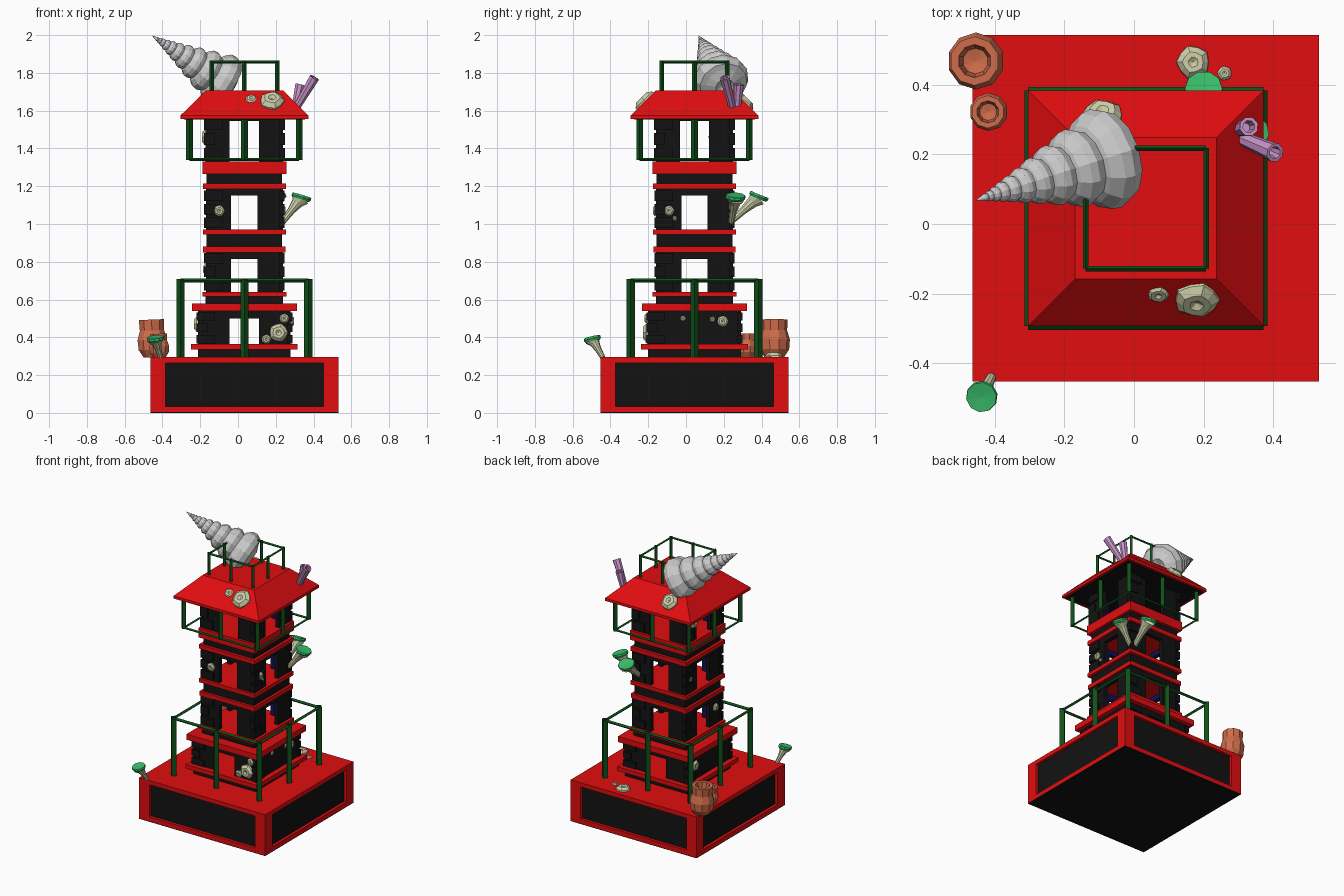
import bpy, bmesh, math
from mathutils import Vector, Matrix

if "Cube" in bpy.data.objects:
    bpy.data.objects.remove(bpy.data.objects["Cube"])

CX, CY = 0.034, 0.045  # tower axis


def material(name, r, g, b):
    m = bpy.data.materials.new(name)
    m.diffuse_color = (r, g, b, 1)
    m.use_nodes = True
    m.node_tree.nodes["Principled BSDF"].inputs["Base Color"].default_value = m.diffuse_color
    return m


RED = material("red", 0.75, 0.004, 0.005)
BLACK = material("black", 0.006, 0.006, 0.006)
BLUE = material("deep_blue", 0.005, 0.005, 0.1)
GREEN = material("dark_green", 0.005, 0.08, 0.01)
LIME = material("bright_green", 0.04, 0.5, 0.14)
CREAM = material("cream", 0.62, 0.62, 0.4)
CLAY = material("clay", 0.62, 0.15, 0.07)
PINK = material("pink", 0.6, 0.3, 0.6)


def finish(name, bm, *mats):
    me = bpy.data.meshes.new(name)
    bm.to_mesh(me)
    bm.free()
    for m in mats:
        if m:
            me.materials.append(m)
    ob = bpy.data.objects.new(name, me)
    bpy.context.collection.objects.link(ob)
    return ob


def add_box(bm, x0, x1, y0, y1, z0, z1):
    mat = Matrix.Translation(((x0 + x1) / 2, (y0 + y1) / 2, (z0 + z1) / 2)) @ Matrix.Diagonal((x1 - x0, y1 - y0, z1 - z0, 1))
    return bmesh.ops.create_cube(bm, size=1, matrix=mat)["verts"]


def slab(name, half, z0, z1, mat):
    bm = bmesh.new()
    add_box(bm, CX - half, CX + half, CY - half, CY + half, z0, z1)
    return finish(name, bm, mat)


def add_lathe(bm, profile, base, direction, n, index=0, wobble=0):
    """Turn (radius, height) points around an axis; radius 0 closes the end."""
    rot = Vector(direction).normalized().to_track_quat('Z', 'Y')
    rings = []
    for r, h in profile:
        ring = []
        for i in range(1 if r == 0 else n):
            a = 2 * math.pi * i / n
            k = 1 + wobble * (-1) ** i
            ring.append(bm.verts.new(Vector(base) + rot @ Vector((r * k * math.cos(a), r * k * math.sin(a), h))))
        rings.append(ring)
    for a, b in zip(rings, rings[1:]):
        for i in range(n):
            j = (i + 1) % n
            if len(a) == 1:
                f = bm.faces.new((a[0], b[j], b[i]))
            elif len(b) == 1:
                f = bm.faces.new((a[i], a[j], b[0]))
            else:
                f = bm.faces.new((a[i], a[j], b[j], b[i]))
            f.material_index = index


def lathe(name, profile, base, direction, n, mat=None, wobble=0):
    bm = bmesh.new()
    add_lathe(bm, profile, base, direction, n, 0, wobble)
    return finish(name, bm, mat)


# Plinth: framed box with recessed dark panels
slab("plinth_bottom", 0.498, 0, 0.004, BLACK)
slab("plinth_panels", 0.478, 0.004, 0.28, BLACK)
slab("plinth_lower_frame", 0.498, 0.004, 0.035, RED)
slab("plinth_top", 0.498, 0.265, 0.295, RED)
bm = bmesh.new()
for sx in (-1, 1):
    for sy in (-1, 1):
        xs = sorted((CX + sx * 0.418, CX + sx * 0.498))
        ys = sorted((CY + sy * 0.418, CY + sy * 0.498))
        add_box(bm, *xs, *ys, 0.035, 0.265)
finish("plinth_corners", bm, RED)


# Tower storeys: thin walls with openings, blue on the inside
def storey(name, h, z0, z1, w, top, sides):
    bm = bmesh.new()
    t = 0.03
    for k in range(4):
        new = []
        if k in sides:
            new += add_box(bm, -h, -w, -h, -h + t, z0, z1)
            new += add_box(bm, w, h, -h, -h + t, z0, z1)
            new += add_box(bm, -w, w, -h, -h + t, top, z1)
        else:
            new += add_box(bm, -h, h, -h, -h + t, z0, z1)
        # corner stones stand slightly proud of the wall
        rows = 3
        dz = (z1 - z0) / rows
        for i in range(rows):
            e = 0.01
            new += add_box(bm, -h - e, -h + (0.05 if i % 2 else 0.09), -h - e, -h + 0.02,
                           z0 + dz * i + 0.008, z0 + dz * (i + 1) - 0.008)
        bmesh.ops.rotate(bm, verts=new, cent=(0, 0, 0), matrix=Matrix.Rotation(k * math.pi / 2, 3, 'Z'))
    bm.normal_update()
    for f in bm.faces:
        c = f.calc_center_median()
        if abs(f.normal.z) < 0.5 and f.normal.dot(Vector((c.x, c.y, 0))) < -0.02 and max(abs(c.x), abs(c.y)) < h - 0.025:
            f.material_index = 1
    bmesh.ops.translate(bm, verts=bm.verts, vec=(CX, CY, 0))
    finish(name, bm, BLACK, BLUE)


storey("ground_storey", 0.245, 0.36, 0.54, 0.078, 0.50, (0, 2))
storey("second_storey", 0.203, 0.64, 0.855, 0.07, 0.815, (0, 1, 2, 3))
storey("third_storey", 0.203, 0.97, 1.185, 0.07, 1.152, (0, 1, 2, 3))
storey("top_storey", 0.205, 1.33, 1.57, 0.078, 1.545, (0, 1, 2, 3))

# Floor bands between the storeys
for i, (half, z0, z1, m) in enumerate([
        (0.245, 0.295, 0.335, BLACK), (0.282, 0.335, 0.365, RED), (0.278, 0.54, 0.58, RED),
        (0.205, 0.58, 0.615, BLACK), (0.222, 0.615, 0.64, RED), (0.218, 0.85, 0.88, RED),
        (0.2, 0.88, 0.945, BLACK), (0.22, 0.945, 0.972, RED), (0.22, 1.185, 1.215, RED),
        (0.2, 1.215, 1.265, BLACK), (0.222, 1.265, 1.332, RED)]):
    slab(f"floor_band_{i + 1}", half, z0, z1, m)

# Hipped roof with thick eaves
slab("roof_ceiling", 0.32, 1.552, 1.558, BLACK)
slab("roof_eaves", 0.338, 1.556, 1.575, RED)
s = math.sqrt(2)
roof = lathe("roof", [(0, 1.575), (0.338 * s, 1.575), (0.203 * s, 1.708), (0, 1.708)], (0, 0, 0), (0, 0, 1), 4, RED)
roof.data.transform(Matrix.Translation((CX, CY, 0)) @ Matrix.Rotation(math.pi / 4, 4, 'Z'))


# Railings: hollow four-sided posts at corners and mid sides, plus rails
def railing(name, half, z0, z1, rail_z, r, rail_r):
    bm = bmesh.new()
    for ix in (-1, 0, 1):
        for iy in (-1, 0, 1):
            if ix or iy:
                add_lathe(bm, [(r, 0), (r, z1 - z0)], (CX + ix * half, CY + iy * half, z0), (0, 0, 1), 4)
    for sg in (-1, 1):
        add_lathe(bm, [(rail_r, 0), (rail_r, 2 * half)], (CX - half, CY + sg * half, rail_z), (1, 0, 0), 4)
        add_lathe(bm, [(rail_r, 0), (rail_r, 2 * half)], (CX + sg * half, CY - half, rail_z), (0, 1, 0), 4)
    finish(name, bm, GREEN)


railing("plinth_railing", 0.338, 0.295, 0.71, 0.7, 0.022, 0.011)
railing("balcony_railing", 0.29, 1.338, 1.56, 1.342, 0.018, 0.008)
railing("roof_railing", 0.173, 1.705, 1.865, 1.858, 0.012, 0.008)

# Spiral shell leaning on the roof
base, tip = Vector((-0.03, 0.205, 1.725)), Vector((-0.457, 0.067, 1.998))
length = (tip - base).length
profile = [(0, 0.03), (0.05, 0), (0.1, 0.02)]
t, step = 0.07, 0.2
for i in range(10):
    r = 0.16 * (1 - t) ** 1.05
    profile += [(r * 0.88, length * (t - step * 0.1)), (r, length * (t + step * 0.25)),
                (r * 0.97, length * (t + step * 0.55)), (r * 0.78, length * (t + step * 0.85))]
    t += step
    step *= 0.795
profile.append((0, length))
lathe("spiral_shell", profile, base, tip - base, 12)

# Barnacles: (x, y, z, radius, wall normal)
F, R, L, U = (0, -1, 0), (1, 0, 0), (-1, 0, 0), (0, 0, 1)
FRONT, RIGHT, LEFT = CY - 0.203, CX + 0.203, CX - 0.203
for i, (x, y, z, r, nrm) in enumerate([
        (0.215, CY - 0.245, 0.425, 0.05, F), (0.15, CY - 0.245, 0.39, 0.025, F), (0.245, CY - 0.25, 0.5, 0.026, F),
        (-0.1, FRONT, 1.07, 0.03, F), (RIGHT, -0.09, 1.07, 0.028, R), (RIGHT, -0.06, 1.03, 0.013, R),
        (CX + 0.245, 0.195, 0.485, 0.03, R), (CX + 0.245, 0.14, 0.495, 0.015, R), (CX + 0.245, -0.015, 0.5, 0.015, R),
        (LEFT, -0.09, 0.76, 0.028, L), (LEFT, 0.2, 1.07, 0.022, L), (LEFT, 0.16, 1.46, 0.04, L),
        (CX - 0.245, 0.21, 0.47, 0.04, L),
        (0.18, -0.21, 1.645, 0.066, (0, -0.7, 0.72)), (0.07, -0.195, 1.655, 0.035, (0, -0.7, 0.72)),
        (-0.09, 0.305, 1.64, 0.06, (0, 0.7, 0.72)),
        (0.17, 0.465, 0.293, 0.048, U), (0.26, 0.433, 0.293, 0.021, U)]):
    prof = [(r, -0.1 * r), (r * 0.95, 0.25 * r), (r * 0.62, 0.55 * r), (r * 0.3, 0.55 * r), (0, 0.35 * r)]
    lathe(f"barnacle_{i + 1}", prof, (x, y, z), nrm, 10, CREAM, 0.05)

# Trumpet growths with green discs
for i, (a, b, r) in enumerate([((0.235, 0.24, 1.01), (0.335, 0.262, 1.14), 0.054),
                               ((0.2, 0.235, 1.01), (0.2, 0.385, 1.145), 0.056),
                               ((-0.41, -0.44, 0.293), (-0.437, -0.495, 0.39), 0.046)]):
    a, b = Vector(a), Vector(b)
    n = (b - a).length
    tilt = (b - a).normalized() + Vector((0, 0, 1.2))
    bm = bmesh.new()
    add_lathe(bm, [(0, 0), (r * 0.3, 0), (r * 0.38, n * 0.45), (r * 0.58, n * 0.78), (r * 0.9, n * 0.97)], a, b - a, 10)
    add_lathe(bm, [(r * 0.85, -0.012), (r, 0), (r * 0.96, 0.012), (0, 0.008)], b, tilt, 10, 1)
    finish(f"trumpet_{i + 1}", bm, CREAM, LIME)

# Pink tube growths, hollow at the mouth
for i, (a, b) in enumerate([((0.30, 0.27, 1.6), (0.33, 0.28, 1.738)), ((0.30, 0.25, 1.6), (0.405, 0.205, 1.775))]):
    a, b = Vector(a), Vector(b)
    n = (b - a).length
    lathe(f"pink_tube_{i + 1}", [(0, 0), (0.02, 0), (0.024, n * 0.6), (0.028, n), (0.018, n), (0.014, n - 0.05), (0, n - 0.05)],
          a, b - a, 8, PINK)

# Clay pots at the back left corner
POT = [(0, 0), (0.62, 0), (0.95, 0.5), (1, 1.15), (0.82, 1.75), (0.86, 2.45), (0.58, 2.45), (0.45, 1.6), (0, 1.5)]
for name, x, y, r, h in [("large_pot", -0.45, 0.468, 0.082, 0.2), ("small_pot", -0.415, 0.322, 0.055, 0.125)]:
    lathe(name, [(p * r, q * h / 2.45) for p, q in POT], (x, y, 0.294), (-0.04, 0, 1), 10, CLAY)
